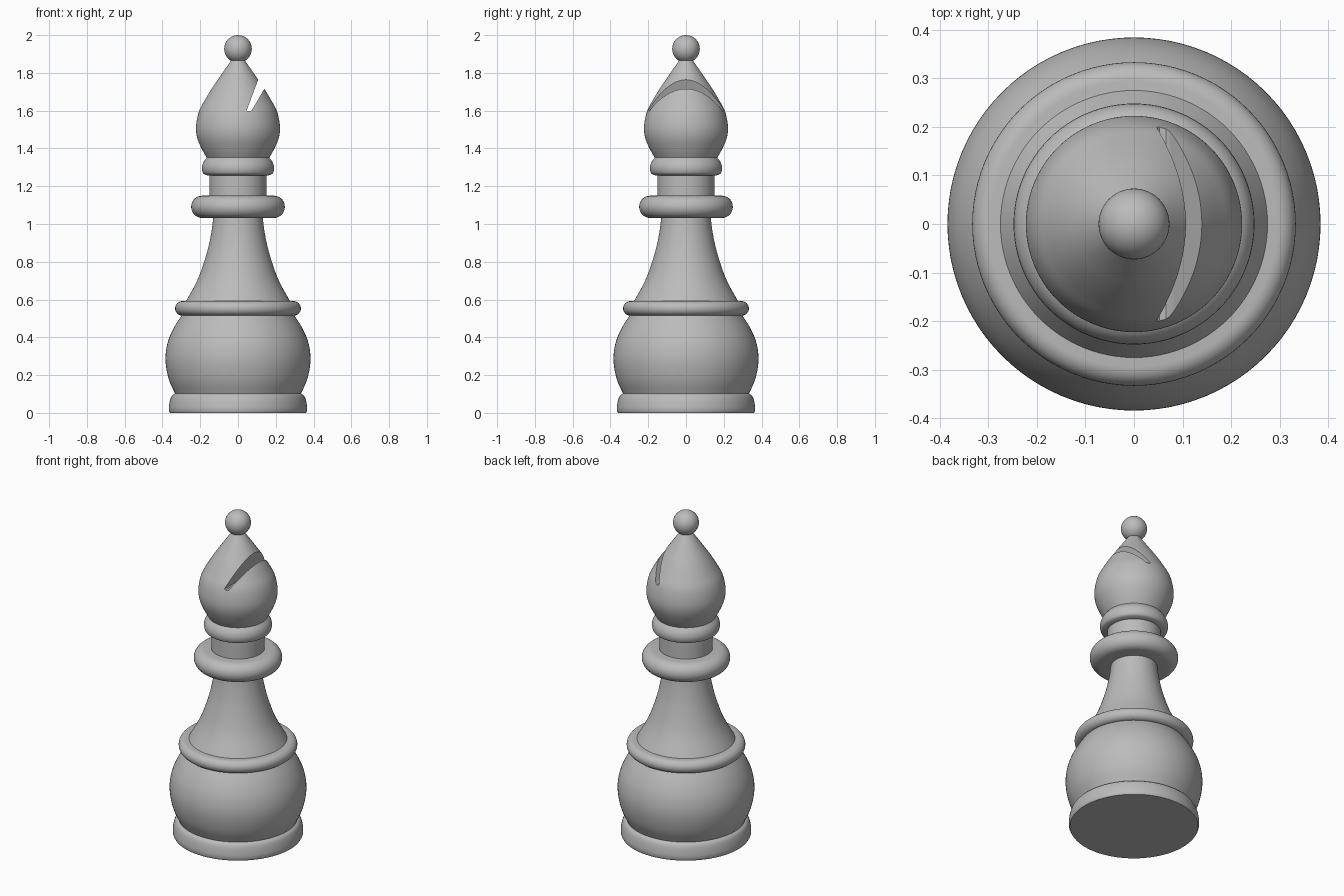
import bpy, bmesh, math
from mathutils import Vector

if "Cube" in bpy.data.objects:
    bpy.data.objects.remove(bpy.data.objects["Cube"])

SIDES = 96

grey = bpy.data.materials.new("plain grey")
grey.use_nodes = True
grey.diffuse_color = (0.5, 0.5, 0.5, 1)
grey.node_tree.nodes["Principled BSDF"].inputs["Base Color"].default_value = (0.5, 0.5, 0.5, 1)


def add_object(name, bm):
    bmesh.ops.recalc_face_normals(bm, faces=bm.faces)
    mesh = bpy.data.meshes.new(name)
    bm.to_mesh(mesh)
    bm.free()
    mesh.materials.append(grey)
    obj = bpy.data.objects.new(name, mesh)
    bpy.context.collection.objects.link(obj)
    return obj


def smooth(obj):
    bpy.ops.object.select_all(action="DESELECT")
    obj.select_set(True)
    bpy.context.view_layer.objects.active = obj
    bpy.ops.object.shade_smooth_by_angle(angle=math.radians(35))


def curve(points, steps=6):
    """Smooth curve through (radius, height) points."""
    p = [Vector(q) for q in points]
    p = [2 * p[0] - p[1]] + p + [2 * p[-1] - p[-2]]
    out = []
    for a, b, c, d in zip(p, p[1:], p[2:], p[3:]):
        for i in range(steps):
            t = i / steps
            out.append(0.5 * (2 * b + (c - a) * t + (2 * a - 5 * b + 4 * c - d) * t**2
                              + (3 * b - a - 3 * c + d) * t**3))
    return out + [p[-2]]


def rounded_rim(radius, low, high):
    """Half-round outer edge of a collar."""
    h = (high - low) / 2
    angles = [math.pi * (i / 16 - 0.5) for i in range(17)]
    return [(radius - h + h * math.cos(a), low + h + h * math.sin(a)) for a in angles]


def lathe(name, profile):
    """Turn a profile around z and close both ends."""
    bm = bmesh.new()
    rings = []
    for r, z in profile:
        rings.append([bm.verts.new((r * math.cos(math.tau * i / SIDES),
                                    r * math.sin(math.tau * i / SIDES), z))
                      for i in range(SIDES)])
    for low, high in zip(rings, rings[1:]):
        for i in range(SIDES):
            j = (i + 1) % SIDES
            bm.faces.new((low[i], low[j], high[j], high[i]))
    bm.faces.new(rings[0])
    bm.faces.new(rings[-1])
    return add_object(name, bm)


# Foot and round body
foot = lathe("foot", [(0.36, 0)] + curve([(0.365, 0.01), (0.366, 0.03), (0.36, 0.065),
                                          (0.35, 0.09), (0.335, 0.102)]))
body = lathe("body", curve([(0.33, 0.095), (0.367, 0.18), (0.384, 0.28), (0.373, 0.37),
                            (0.34, 0.45), (0.295, 0.52)]))

# Collars, skirt and neck
waist_collar = lathe("waist_collar", rounded_rim(0.333, 0.515, 0.592))
skirt = lathe("skirt", curve([(0.276, 0.59), (0.212, 0.71), (0.167, 0.84),
                              (0.142, 0.95), (0.13, 1.04)]))
neck_collar = lathe("neck_collar", rounded_rim(0.248, 1.032, 1.15))
neck = lathe("neck", [(0.15, 1.14), (0.15, 1.27)])
head_collar = lathe("head_collar", curve([(0.165, 1.258), (0.184, 1.268), (0.191, 1.295),
                                          (0.184, 1.325), (0.164, 1.353)]))

# Pointed head
head = lathe("head", curve([(0.162, 1.345), (0.193, 1.4), (0.217, 1.46), (0.222, 1.52),
                            (0.207, 1.595), (0.176, 1.655), (0.14, 1.715), (0.106, 1.765),
                            (0.035, 1.868)]))

# Slanted slot through the head, wider at its open end
bm = bmesh.new()
outline = [(0.046, 1.602), (0.052, 1.597), (0.066, 1.597), (0.073, 1.602),
           (0.22, 1.853), (0.158, 1.9)]
face = bm.faces.new([bm.verts.new((x, -0.4, z)) for x, z in outline])
side = bmesh.ops.extrude_face_region(bm, geom=[face])
bmesh.ops.translate(bm, vec=(0, 0.8, 0),
                    verts=[g for g in side["geom"] if isinstance(g, bmesh.types.BMVert)])
cutter = add_object("slot_cutter", bm)
cutter.hide_render = True
cut = head.modifiers.new("slot", "BOOLEAN")
cut.operation = "DIFFERENCE"
cut.solver = "EXACT"
cut.object = cutter
bpy.context.view_layer.objects.active = head
bpy.ops.object.modifier_apply(modifier=cut.name)
bpy.data.objects.remove(cutter)

# Ball on top
bm = bmesh.new()
bmesh.ops.create_uvsphere(bm, u_segments=48, v_segments=24, radius=0.073)
bmesh.ops.translate(bm, vec=(0, 0, 1.927), verts=bm.verts)
ball = add_object("top_ball", bm)

for part in (foot, body, waist_collar, skirt, neck_collar, neck, head_collar, head, ball):
    smooth(part)
